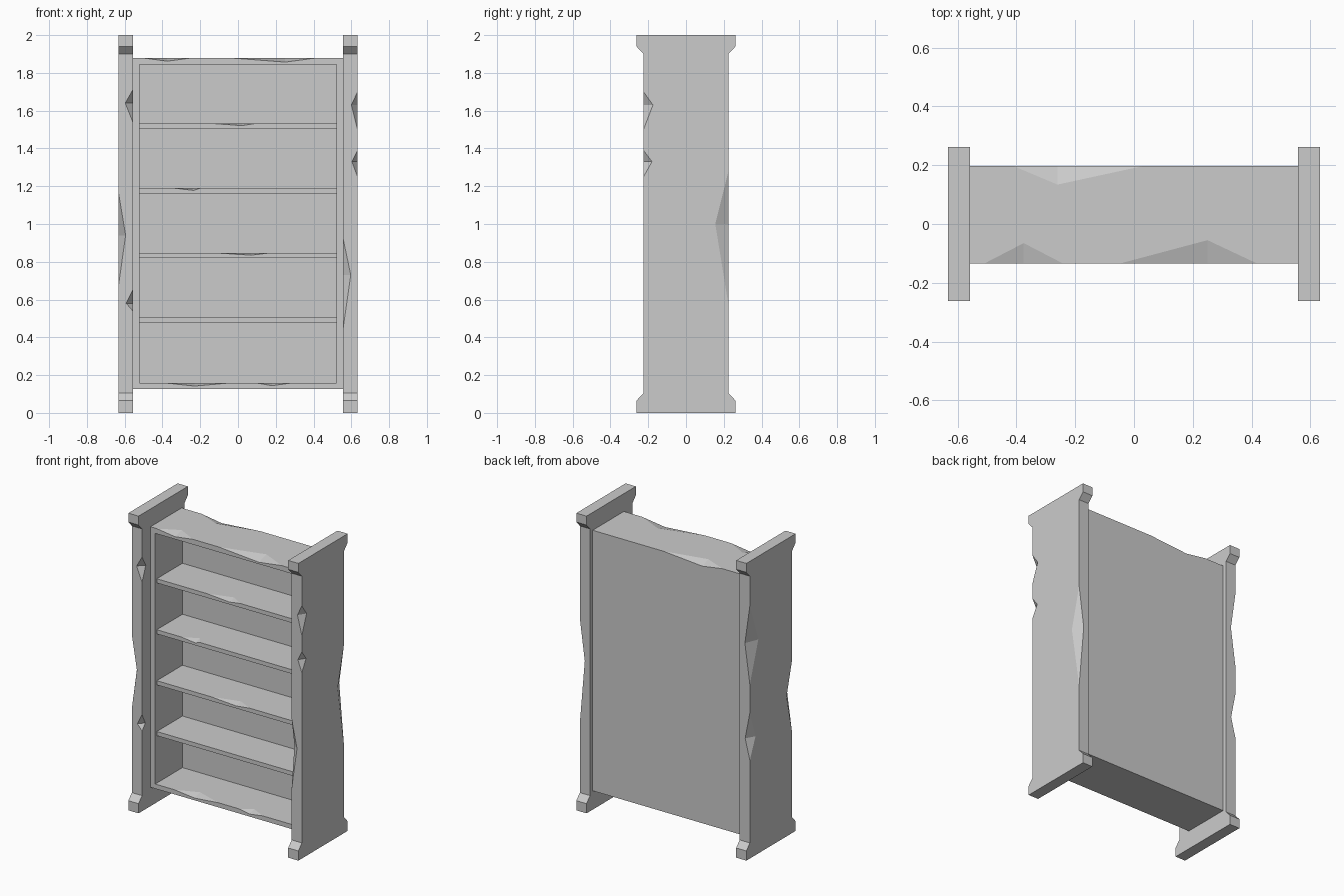
import bpy, bmesh
from mathutils import Vector

if "Cube" in bpy.data.objects:
    bpy.data.objects.remove(bpy.data.objects["Cube"])


def make_object(name, bm):
    bmesh.ops.recalc_face_normals(bm, faces=bm.faces[:])
    me = bpy.data.meshes.new(name)
    bm.to_mesh(me)
    bm.free()
    ob = bpy.data.objects.new(name, me)
    bpy.context.scene.collection.objects.link(ob)
    return ob


def box(name, x0, x1, y0, y1, z0, z1):
    bm = bmesh.new()
    bmesh.ops.create_cube(bm, size=1)
    for v in bm.verts:
        v.co = ((x0 + x1) / 2 + v.co.x * (x1 - x0),
                (y0 + y1) / 2 + v.co.y * (y1 - y0),
                (z0 + z1) / 2 + v.co.z * (z1 - z0))
    return make_object(name, bm)


def subtract(ob, cutter):
    cutter.hide_render = True
    mod = ob.modifiers.new("cut", 'BOOLEAN')
    mod.operation = 'DIFFERENCE'
    mod.solver = 'EXACT'
    mod.object = cutter
    bpy.context.view_layer.objects.active = ob
    bpy.ops.object.modifier_apply(modifier=mod.name)
    bpy.data.objects.remove(cutter)


def chip(ob, a, b, c, d):
    """Notch an edge from a to b, reaching c and d on its two neighbouring faces."""
    c, d = Vector(c), Vector(d)
    mid = (c + d) / 2
    bm = bmesh.new()
    vs = [bm.verts.new(mid + (Vector(p) - mid) * 1.3) for p in (a, b, c, d)]
    for f in ((0, 1, 2), (0, 1, 3), (0, 2, 3), (1, 2, 3)):
        bm.faces.new([vs[i] for i in f])
    subtract(ob, make_object("chip_cutter", bm))


def post_chip(ob, x, y, z0, z1, zt, dx, dy):
    """Chip on a vertical panel edge at (x, y)."""
    chip(ob, (x, y, z0), (x, y, z1), (x, y + dy, zt), (x + dx, y, zt))


def shelf_chip(ob, y, z, x0, x1, xt, dy, dz):
    """Chip on a horizontal shelf edge at (y, z)."""
    chip(ob, (x0, y, z), (x1, y, z), (xt, y + dy, z), (xt, y, z - dz))


def side_panel(name, x0, x1):
    half = [(.262, 0), (.262, .065), (.225, .105), (.225, 1.90), (.262, 1.94), (.262, 2)]
    outline = half + [(-y, z) for y, z in reversed(half)]
    bm = bmesh.new()
    face = bm.faces.new([bm.verts.new((x0, y, z)) for y, z in outline])
    ext = bmesh.ops.extrude_face_region(bm, geom=[face])
    moved = [g for g in ext['geom'] if isinstance(g, bmesh.types.BMVert)]
    bmesh.ops.translate(bm, verts=moved, vec=(x1 - x0, 0, 0))
    return make_object(name, bm)


XI, XO, Y = .557, .633, .225

# Right side panel with worn edges
right = side_panel("right_side_panel", XI, XO)
post_chip(right, XO, -Y, 1.50, 1.70, 1.63, -.033, .05)
post_chip(right, XO, -Y, 1.25, 1.39, 1.33, -.03, .045)
post_chip(right, XI, -Y, .45, .92, .73, .04, .03)
post_chip(right, XO, Y, .57, 1.28, 1.0, -.037, -.07)

# Left side panel with worn edges
left = side_panel("left_side_panel", -XO, -XI)
post_chip(left, -XI, -Y, 1.54, 1.71, 1.64, -.04, .04)
post_chip(left, -XI, -Y, .54, .65, .58, -.035, .035)
post_chip(left, -XO, -Y, .67, 1.17, .94, .038, .06)
post_chip(left, -XO, Y, 1.17, 1.70, 1.44, .037, -.09)
post_chip(left, -XO, Y, .66, .98, .80, .035, -.06)

# Cabinet case, hollow at the front
YF, YB, TOP = -.135, .197, 1.88
case = box("case", -XI, XI, YF, YB, .127, TOP)
subtract(case, box("cavity_cutter", -.522, .522, -.4, .155, .158, 1.845))
shelf_chip(case, YF, TOP, -.51, -.24, -.375, .07, .018)
shelf_chip(case, YF, TOP, -.05, .42, .25, .08, .023)
shelf_chip(case, YB, TOP, -.41, .03, -.26, -.063, .023)
shelf_chip(case, YF, .158, -.38, -.05, -.23, .06, .016)
shelf_chip(case, YF, .158, .10, .28, .18, .05, .014)

# Four inner shelves, set slightly back
shelf_wear = [(.505, None), (.847, (-.12, .17, .07)),
              (1.19, (-.34, -.20, -.235)), (1.533, (-.15, .10, .02))]
for i, (z, wear) in enumerate(shelf_wear):
    shelf = box(f"shelf_{i + 1}", -.522, .522, -.118, .155, z - .028, z)
    if wear:
        shelf_chip(shelf, -.118, z, *wear, .05, .012)
